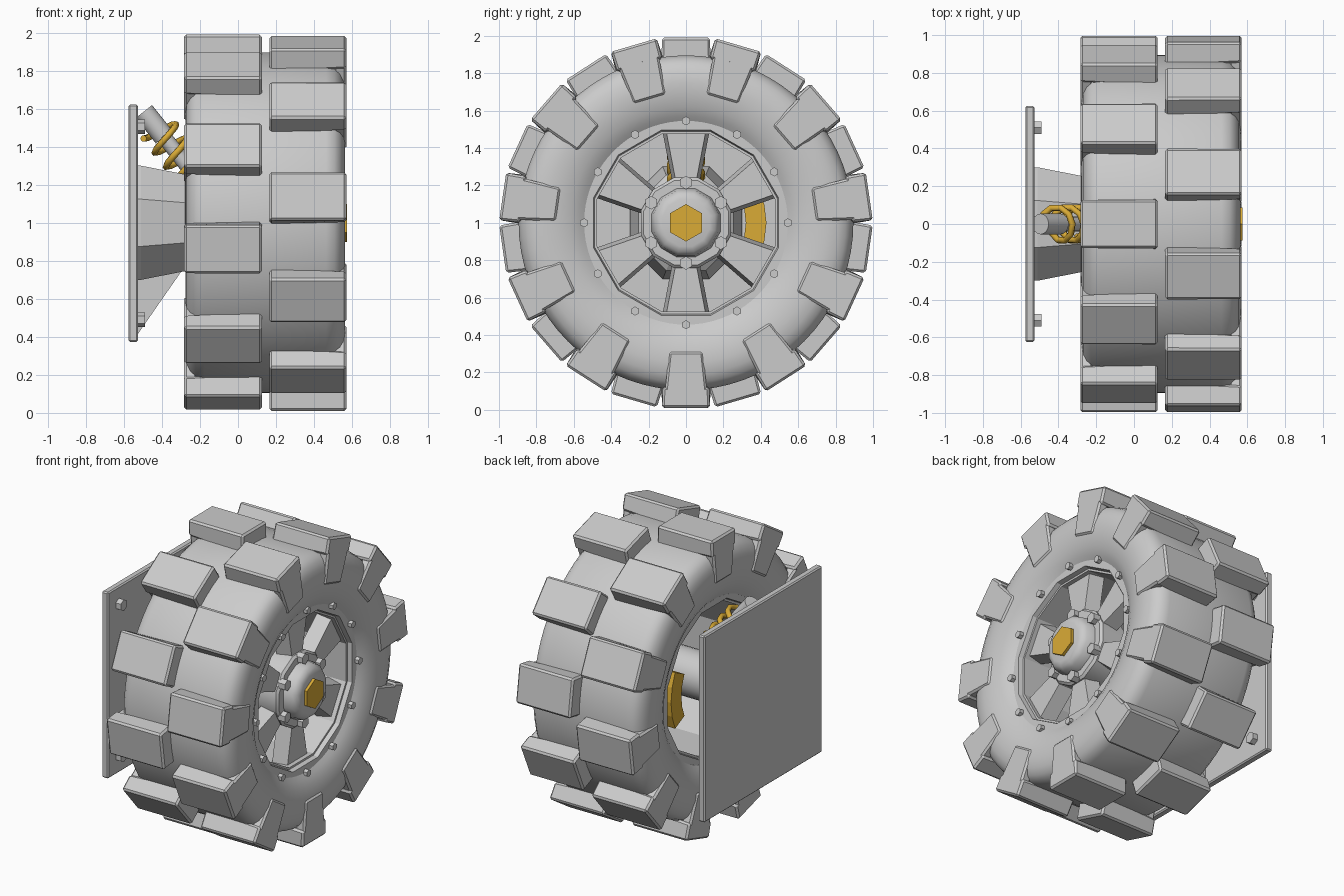
import bpy, bmesh, math
from mathutils import Vector

if "Cube" in bpy.data.objects:
    bpy.data.objects.remove(bpy.data.objects["Cube"])

CX = 0.143            # middle plane of the wheel
PI = math.pi


def material(name, rgb):
    m = bpy.data.materials.new(name)
    m.diffuse_color = (*rgb, 1)
    m.use_nodes = True
    m.node_tree.nodes["Principled BSDF"].inputs["Base Color"].default_value = m.diffuse_color
    return m


GREY = material("light_grey", (0.6, 0.6, 0.6))
GOLD = material("gold", (0.70, 0.41, 0.037))


def polar(x, r, a):
    return Vector((x, r * math.cos(a), 1 + r * math.sin(a)))


def finish(name, bm, mat=GREY, bevel=0, smooth=None):
    bmesh.ops.recalc_face_normals(bm, faces=bm.faces)
    me = bpy.data.meshes.new(name)
    bm.to_mesh(me)
    bm.free()
    me.materials.append(mat)
    ob = bpy.data.objects.new(name, me)
    bpy.context.collection.objects.link(ob)
    if bevel:
        mod = ob.modifiers.new("bevel", 'BEVEL')
        mod.width, mod.segments = bevel, 1
    if smooth:
        bpy.ops.object.select_all(action='DESELECT')
        ob.select_set(True)
        bpy.context.view_layer.objects.active = ob
        bpy.ops.object.shade_smooth_by_angle(angle=math.radians(smooth))
    return ob


def skin(bm, rings, closed=False, caps=True):
    """Bridge rings of points into a surface."""
    vs = [[bm.verts.new(p) for p in ring] for ring in rings]
    n = len(vs[0])
    for a, b in zip(vs, vs[1:] + (vs[:1] if closed else [])):
        for i in range(n):
            j = (i + 1) % n
            bm.faces.new((a[i], a[j], b[j], b[i]))
    if caps and not closed:
        bm.faces.new(vs[0])
        bm.faces.new(vs[-1])


def lathe(bm, profile, n, phase=0.0, closed=False, caps=True):
    """Spin (x, r) points about the axle; r may be a function of angle."""
    rings = []
    for x, r in profile:
        angles = [phase + 2 * PI * i / n for i in range(n)]
        rings.append([polar(x, r(a) if callable(r) else r, a) for a in angles])
    skin(bm, rings, closed, caps)


def stud(bm, x0, x1, r, cy, cz, n=6):
    """Small bolt along x."""
    skin(bm, [[(x, cy + r * math.cos(PI / 2 + 2 * PI * i / n),
                cz + r * math.sin(PI / 2 + 2 * PI * i / n)) for i in range(n)]
              for x in (x0, x1)])


def wedge(bm, a, corners):
    """Four (x, r, half width) corners extruded across the tangent at angle a."""
    t = Vector((0, -math.sin(a), math.cos(a)))
    skin(bm, [[polar(x, r, a) + t * (s * w) for x, r, w in corners] for s in (-1, 1)])


# Tyre carcass
half = [(0.35, 0.535), (0.375, 0.57), (0.40, 0.62), (0.416, 0.69), (0.42, 0.75),
        (0.413, 0.81), (0.393, 0.853), (0.365, 0.88), (0.32, 0.895)]
prof = [(CX + d, r) for d, r in half] + [(CX - d, r) for d, r in reversed(half)]
bm = bmesh.new()
lathe(bm, prof, 72, closed=True)
finish("tyre", bm, smooth=40)

# Tread blocks with sidewall lugs, two staggered rows
for name, side, start, d0 in (("outer_tread", 1, -PI / 2, 0.022),
                              ("inner_tread", -1, PI / 2, 0.018)):
    bm = bmesh.new()
    for k in range(11):
        a = start + 2 * PI * k / 11
        x0, xm, x1 = (CX + side * d for d in (d0, 0.36, 0.427))
        wedge(bm, a, [(x0, 0.86, 0.132), (x0, 0.99, 0.128),
                      (x1, 0.99, 0.128), (x1, 0.88, 0.124)])
        wedge(bm, a, [(xm, 0.69, 0.09), (xm, 0.95, 0.118),
                      (x1, 0.95, 0.118), (x1, 0.69, 0.09)])
    finish(name, bm, bevel=0.012)


# Rim: round outside, twelve-sided opening
def facet(apothem):
    step = PI / 6
    return lambda a: apothem / math.cos((a + step / 2) % step - step / 2)


bm = bmesh.new()
lathe(bm, [(0.44, 0.548), (0.50, 0.548), (0.50, facet(0.495)), (0.47, facet(0.488)),
           (0.47, facet(0.475)), (-0.18, facet(0.475)), (-0.18, facet(0.49)),
           (-0.21, facet(0.495)), (-0.21, 0.548), (-0.15, 0.548)], 72, closed=True)
finish("rim", bm, smooth=20)

bm = bmesh.new()
for k in range(12):
    p = polar(0, 0.545, k * PI / 6)
    stud(bm, 0.48, 0.528, 0.024, p.y, p.z)
finish("rim_bolts", bm)

# Spokes with drafted sides
bm = bmesh.new()
for k in range(6):
    wedge(bm, PI / 2 + k * PI / 3, [(0.44, 0.20, 0.05), (0.44, 0.485, 0.105),
                                    (0.34, 0.485, 0.125), (0.34, 0.20, 0.07)])
finish("spokes", bm)

# Hub, hub bolts and gold centre nut
bm = bmesh.new()
lathe(bm, [(0.28, 0.25), (0.45, 0.25), (0.465, 0.235), (0.465, 0.19), (0.52, 0.18),
           (0.545, 0.16), (0.555, 0.13)], 12, phase=PI / 12)
finish("hub", bm, smooth=35)

bm = bmesh.new()
for k in range(6):
    p = polar(0, 0.215, PI / 6 + k * PI / 3)
    stud(bm, 0.45, 0.50, 0.036, p.y, p.z)
finish("hub_bolts", bm)

bm = bmesh.new()
stud(bm, 0.54, 0.574, 0.10, 0, 1)
finish("centre_nut", bm, GOLD)

# Axle and octagonal mounting cone
bm = bmesh.new()
lathe(bm, [(-0.30, 0.15), (0.30, 0.15)], 24)
finish("axle", bm, smooth=40)
bm = bmesh.new()
k8 = 1 / math.cos(PI / 8)
lathe(bm, [(-0.53, 0.30 * k8), (-0.51, 0.30 * k8), (-0.28, 0.255 * k8), (-0.24, 0.20 * k8)],
      8, phase=PI / 8)
finish("mount_cone", bm)

# Brake caliper inside the rim
bm = bmesh.new()
skin(bm, [[polar(x, r, a) for x, r in ((-0.19, 0.32), (-0.19, 0.43), (-0.02, 0.43), (-0.02, 0.32))]
          for a in [math.radians(d) for d in (-26, -13, 0, 13, 26)]])
finish("brake_caliper", bm, GOLD)

# Mounting plate with corner bolts
bm = bmesh.new()
skin(bm, [[(x, y, z) for y, z in ((-0.625, 0.372), (0.625, 0.372), (0.625, 1.622), (-0.625, 1.622))]
          for x in (-0.575, -0.527)])
finish("mount_plate", bm, bevel=0.008)
bm = bmesh.new()
for y in (-0.51, 0.51):
    for z in (0.49, 1.505):
        stud(bm, -0.535, -0.49, 0.038, y, z)
finish("plate_bolts", bm)

# Gusset below the cone
bm = bmesh.new()
skin(bm, [[(x, y, z) for x, z in ((-0.53, 0.41), (-0.28, 0.77), (-0.28, 0.90), (-0.53, 0.90))]
          for y in (-0.05, 0.05)])
finish("gusset", bm)

# Shock absorber: body, rod and coil spring on a slanted axis
TOP = Vector((-0.495, 0, 1.585))
DIR = Vector((0.62, 0, -0.78)).normalized()
SIDE = Vector((0, 1, 0))
UP = DIR.cross(SIDE)


def around(t, r, a):
    return TOP + DIR * t + (SIDE * math.cos(a) + UP * math.sin(a)) * r


def tube(name, t0, t1, r):
    bm = bmesh.new()
    skin(bm, [[around(t, r, 2 * PI * i / 16) for i in range(16)] for t in (t0, t1)])
    finish(name, bm, smooth=40)


tube("shock_body", 0.0, 0.17, 0.055)
tube("shock_rod", 0.15, 0.52, 0.04)

curve = bpy.data.curves.new("shock_spring", 'CURVE')
curve.dimensions = '3D'
curve.bevel_depth = 0.018
curve.bevel_resolution = 1
curve.use_fill_caps = True
spline = curve.splines.new('POLY')
count = 4 * 10 + 1
spline.points.add(count - 1)
for i, pt in enumerate(spline.points):
    pt.co = (*around(0.11 + 0.095 * i / 10, 0.09, -PI / 2 + 2 * PI * i / 10), 1)
curve.materials.append(GOLD)
spring = bpy.data.objects.new("shock_spring", curve)
bpy.context.collection.objects.link(spring)
